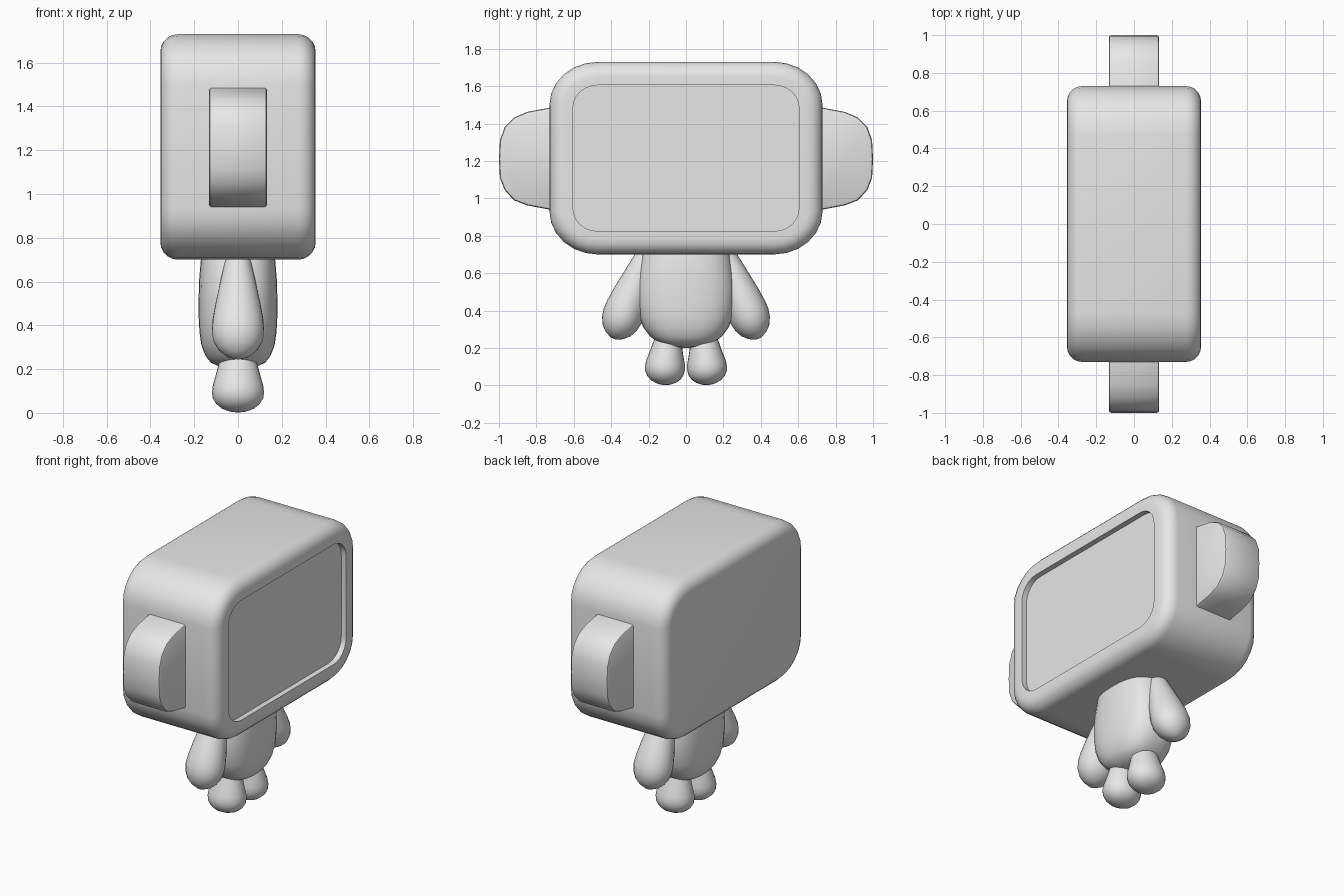
import bpy, bmesh, math
from mathutils import Vector

if "Cube" in bpy.data.objects:
    bpy.data.objects.remove(bpy.data.objects["Cube"])

grey = bpy.data.materials.new("plain_grey")
grey.diffuse_color = (0.8, 0.8, 0.8, 1)
grey.use_nodes = True
grey.node_tree.nodes["Principled BSDF"].inputs["Base Color"].default_value = grey.diffuse_color


def finish(name, bm, angle=35):
    bmesh.ops.recalc_face_normals(bm, faces=bm.faces[:])
    me = bpy.data.meshes.new(name)
    bm.to_mesh(me)
    bm.free()
    me.materials.append(grey)
    me.shade_smooth()
    me.set_sharp_from_angle(angle=math.radians(angle))
    ob = bpy.data.objects.new(name, me)
    bpy.context.collection.objects.link(ob)
    return ob


def loft(name, rings, angle=35):
    """Skin a list of equal-length point rings and cap both ends."""
    bm = bmesh.new()
    vs = [[bm.verts.new(p) for p in ring] for ring in rings]
    n = len(vs[0])
    for a, b in zip(vs, vs[1:]):
        for i in range(n):
            bm.faces.new((a[i], a[(i + 1) % n], b[(i + 1) % n], b[i]))
    bm.faces.new(vs[0])
    bm.faces.new(vs[-1])
    return finish(name, bm, angle)


def rounded_ring(x, inset, ry, rz, steps=6):
    """Rounded rectangle in the YZ plane, centred on the head."""
    hy, hz = 0.73 - inset, 0.515 - inset
    pts = []
    for q, (sy, sz) in enumerate(((1, 1), (-1, 1), (-1, -1), (1, -1))):
        for k in range(steps + 1):
            a = math.pi / 2 * (q + k / steps)
            pts.append((x, sy * (hy - ry) + ry * math.cos(a),
                        1.215 + sz * (hz - rz) + rz * math.sin(a)))
    return pts


def limb(name, top, tip, sections, power=2.0, n=24):
    """Rounded form along an axis; sections are (t, half width x, half width across)."""
    top, tip = Vector(top), Vector(tip)
    across = (tip - top).cross(Vector((1, 0, 0))).normalized()
    rings = []
    for t, rx, rc in sections:
        ring = []
        for i in range(n):
            a = 2 * math.pi * i / n
            c, s = math.cos(a), math.sin(a)
            u = math.copysign(abs(c) ** (2 / power), c) * rx
            v = math.copysign(abs(s) ** (2 / power), s) * rc
            ring.append(top.lerp(tip, t) + Vector((u, 0, 0)) + across * v)
        rings.append(ring)
    return loft(name, rings, 60)


# Head: rounded box with softened rims and a recessed screen on +x
bev, half = 0.08, 0.355
rim = []
for k in range(6):
    a = math.pi / 2 * k / 5
    rim.append((half - bev + bev * math.sin(a), bev * (1 - math.cos(a))))
rings = [rounded_ring(-x, i, 0.26 - i, 0.23 - i) for x, i in reversed(rim)]
rings += [rounded_ring(x, i, 0.26 - i, 0.23 - i) for x, i in rim]
rings += [rounded_ring(x, 0.125, 0.13, 0.125) for x in (half, half - 0.035)]
loft("head", rings)

# Ears: extruded rounded plates with a small bevel
ear = [(0.68, 1.49), (0.73, 1.485), (0.85, 1.462), (0.92, 1.432), (0.97, 1.38),
       (0.995, 1.31), (1.0, 1.21), (0.995, 1.11), (0.97, 1.045), (0.92, 0.99),
       (0.85, 0.963), (0.73, 0.94), (0.68, 0.935)]
for side, s in (("front", -1), ("back", 1)):
    loft(f"{side}_ear", [
        [(x, s * (y - i if y > 0.7 else y), 1.2125 + (z - 1.2125) * (1 - 3 * i))
         for y, z in ear]
        for x, i in ((-0.133, 0.012), (-0.129, 0.004), (-0.12, 0),
                     (0.12, 0), (0.129, 0.004), (0.133, 0.012))])

# Body: soft squarish torso
limb("body", (0, 0, 0.8), (0, 0, 0.2),
     [(0, 0.15, 0.20), (0.17, 0.17, 0.237), (0.33, 0.178, 0.256), (0.47, 0.18, 0.265),
      (0.6, 0.18, 0.263), (0.72, 0.176, 0.251), (0.82, 0.167, 0.227),
      (0.9, 0.148, 0.19), (0.95, 0.125, 0.15), (0.985, 0.08, 0.09), (1, 0.03, 0.03)],
     power=2.6, n=32)

# Arms and legs, mirrored along y
for side, s in (("front", -1), ("back", 1)):
    limb(f"{side}_arm", (0, s * 0.175, 0.78), (0, s * 0.388, 0.25),
         [(0, 0.04, 0.04), (0.15, 0.058, 0.058), (0.35, 0.082, 0.078),
          (0.55, 0.105, 0.098), (0.68, 0.117, 0.107), (0.77, 0.12, 0.109),
          (0.85, 0.112, 0.1), (0.92, 0.09, 0.08), (0.97, 0.058, 0.05), (1, 0.015, 0.015)])
    limb(f"{side}_leg", (0, s * 0.092, 0.29), (0, s * 0.122, 0.003),
         [(0, 0.07, 0.06), (0.2, 0.086, 0.075), (0.4, 0.101, 0.089),
          (0.57, 0.115, 0.103), (0.68, 0.119, 0.107), (0.78, 0.115, 0.103),
          (0.87, 0.099, 0.089), (0.94, 0.074, 0.066), (0.985, 0.04, 0.035), (1, 0.012, 0.012)])
